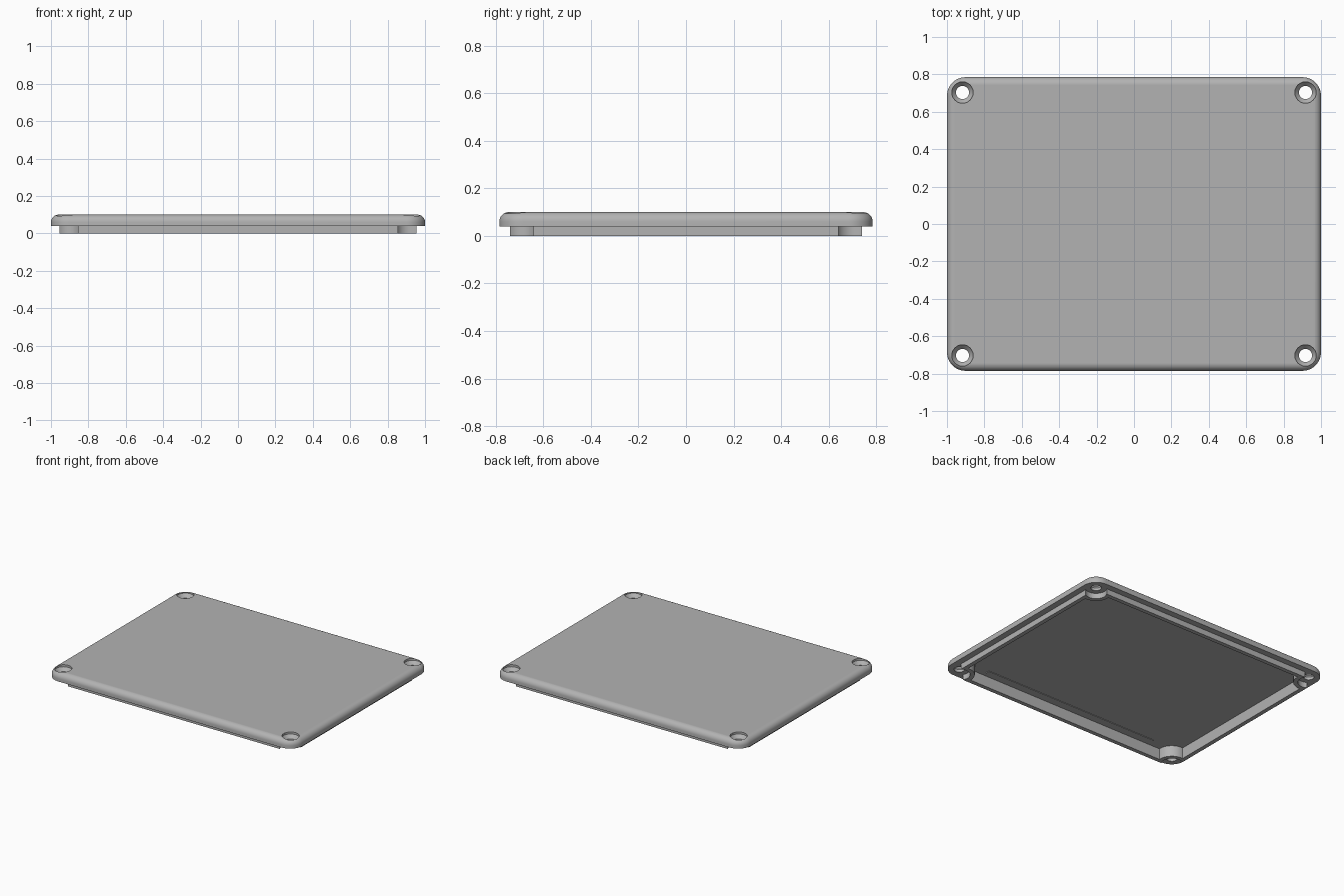
import bpy
import bmesh
from math import cos, sin, pi, sqrt, asin, acos, radians

HOLE_X, HOLE_Y = 0.917, 0.703
CORNERS = [(1, 1), (-1, 1), (-1, -1), (1, -1)]

cube = bpy.data.objects.get("Cube")
if cube:
    bpy.data.objects.remove(cube, do_unlink=True)

grey = bpy.data.materials.new("light_grey_plastic")
grey.use_nodes = True
colour = (0.45, 0.45, 0.45, 1)
grey.diffuse_color = colour
bsdf = grey.node_tree.nodes["Principled BSDF"]
bsdf.inputs["Base Color"].default_value = colour
bsdf.inputs["Roughness"].default_value = 0.6


def mirrored(quarter):
    """Turn the outline of the +x +y corner into a full counter-clockwise loop."""
    loop = []
    for sx, sy in CORNERS:
        pts = quarter if sx * sy > 0 else quarter[::-1]
        loop += [(x * sx, y * sy) for x, y in pts]
    return loop


def rounded_outline(a, b, r, steps=12):
    angles = [pi / 2 * i / steps for i in range(steps + 1)]
    return mirrored([(a - r + r * cos(t), b - r + r * sin(t)) for t in angles])


def notched_outline(a, b, r, steps=16):
    """Rectangle whose corners are scooped out around the screw holes."""
    start = -acos((a - HOLE_X) / r)
    end = -pi - asin((b - HOLE_Y) / r)
    # go clockwise round the hole, on its inner side
    angles = [start + (end - start) * i / steps for i in range(steps + 1)]
    return mirrored([(HOLE_X + r * cos(t), HOLE_Y + r * sin(t)) for t in angles])


def circle(cx, cy, r, steps=40):
    return [(cx + r * cos(2 * pi * i / steps), cy + r * sin(2 * pi * i / steps))
            for i in range(steps)]


def loft(name, sections):
    """Closed solid through a stack of (outline, z) sections."""
    bm = bmesh.new()
    rings = [[bm.verts.new((x, y, z)) for x, y in pts] for pts, z in sections]
    for low, high in zip(rings, rings[1:]):
        n = len(low)
        for i in range(n):
            j = (i + 1) % n
            bm.faces.new((low[i], low[j], high[j], high[i]))
    bm.faces.new(rings[0][::-1])
    bm.faces.new(rings[-1])
    bmesh.ops.recalc_face_normals(bm, faces=bm.faces)
    mesh = bpy.data.meshes.new(name)
    bm.to_mesh(mesh)
    bm.free()
    mesh.materials.append(grey)
    obj = bpy.data.objects.new(name, mesh)
    bpy.context.collection.objects.link(obj)
    return obj


def activate(obj):
    bpy.ops.object.select_all(action='DESELECT')
    obj.select_set(True)
    bpy.context.view_layer.objects.active = obj


def cut(obj, cutter):
    activate(obj)
    mod = obj.modifiers.new("cut", 'BOOLEAN')
    mod.operation = 'DIFFERENCE'
    mod.solver = 'EXACT'
    mod.object = cutter
    bpy.ops.object.modifier_apply(modifier=mod.name)


# cover plate with a rounded top edge
FILLET = 0.04
sections = [(rounded_outline(1, 0.785, 0.1), 0.04)]
for i in range(9):
    t = pi / 2 * i / 8
    inset = FILLET * (1 - cos(t))
    sections.append((rounded_outline(1 - inset, 0.785 - inset, 0.1 - inset),
                     0.1 - FILLET + FILLET * sin(t)))
plate = loft("cover_plate", sections)

# locating lip under the plate
lip = loft("locating_lip", [(notched_outline(0.955, 0.74, 0.072), 0),
                            (notched_outline(0.955, 0.74, 0.072), 0.045)])

# hollow underside
inner = notched_outline(0.925, 0.71, 0.102)
cavity = loft("cavity_cutter", [(inner, -0.05), (inner, 0.08)])
cutters = [cavity]
cut(plate, cavity)
cut(lip, cavity)

# countersunk screw holes
for sx, sy in CORNERS:
    profile = [(0.035, -0.05), (0.035, 0.06), (0.057, 0.085), (0.057, 0.15)]
    drill = loft("hole_cutter", [(circle(sx * HOLE_X, sy * HOLE_Y, r), z)
                                 for r, z in profile])
    cut(plate, drill)
    cutters.append(drill)

for cutter in cutters:
    bpy.data.objects.remove(cutter, do_unlink=True)

# low strip along the front of the inner ceiling
strip_outline = [(x * 0.71, -0.66 + y * 0.015) for x, y in CORNERS]
strip = loft("inner_strip", [(strip_outline, 0.076), (strip_outline, 0.082)])

for part in (plate, lip):
    activate(part)
    bpy.ops.object.shade_smooth_by_angle(angle=radians(30))
